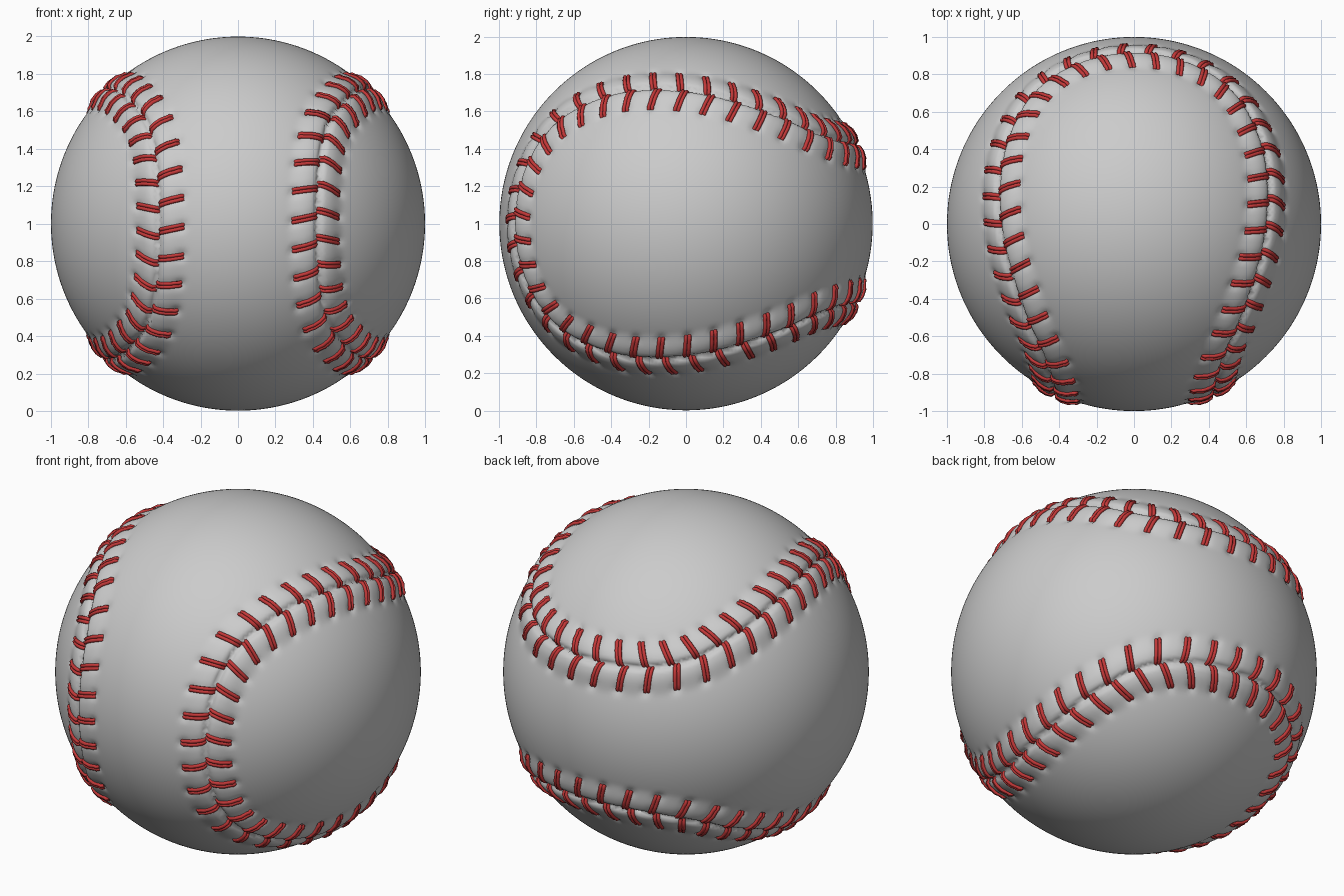
import bpy, bmesh, math
from mathutils import Vector, kdtree

if "Cube" in bpy.data.objects:
    bpy.data.objects.remove(bpy.data.objects["Cube"])

R = 0.998            # ball radius
STITCHES = 76        # stitches on each side of the seam
PER = 40             # seam samples per stitch
N = STITCHES * PER
REACH, LAG = 0.13, 0.03
PHASE = {1: 0.5, -1: 0.3}
CENTRE = Vector((0, 0, 1))

# Seam path: one eighth as (x, z) on the unit sphere, the rest by symmetry
eighth = [(.42, 0), (.425, .2), (.445, .4), (.49, .55), (.55, .63), (.625, .70)]
e = [Vector((x, -math.sqrt(1 - x * x - z * z), z)) for x, z in eighth]
mid = Vector((.7071, 0, .7071))
quarter = e + [mid] + [Vector((p.z, -p.y, p.x)) for p in reversed(e)]
half = quarter[:-1] + [Vector((-p.x, p.y, p.z)) for p in reversed(quarter)][:-1]
knots = half + [Vector((-p.x, p.y, -p.z)) for p in half]


def catmull(a, b, c, d, t):
    return 0.5 * (2 * b + (c - a) * t + (2 * a - 5 * b + 4 * c - d) * t ** 2
                  + (3 * b - a - 3 * c + d) * t ** 3)


n = len(knots)
dense = [catmull(*(knots[(k + j) % n] for j in (-1, 0, 1, 2)), s / 100).normalized()
         for k in range(n) for s in range(100)]
dense.append(dense[0])

# Even spacing along the seam
lengths = [0.0]
for a, b in zip(dense, dense[1:]):
    lengths.append(lengths[-1] + (b - a).length)
seam, j = [], 0
for i in range(N):
    goal = lengths[-1] * i / N
    while lengths[j + 1] < goal:
        j += 1
    f = (goal - lengths[j]) / (lengths[j + 1] - lengths[j])
    seam.append(dense[j].lerp(dense[j + 1], f).normalized())
tangents = [(seam[(i + 3) % N] - seam[i - 3]).normalized() for i in range(N)]
sides = [t.cross(p).normalized() for t, p in zip(tangents, seam)]
step = lengths[-1] / STITCHES


def smooth(a, b, x):
    x = min(1, max(0, (x - a) / (b - a)))
    return x * x * (3 - 2 * x)


def height(d, u, side):
    """Raised leather beside the groove, pinched at each stitch."""
    lag = LAG / step * d / REACH
    w = (u + lag - PHASE[side] + 0.5) % 1 - 0.5      # distance to stitch, in steps
    h = 0.023 * (1 - smooth(0.05, 0.17, d))
    h -= 0.03 * max(0, 1 - d / 0.032) ** 2
    h -= 0.008 * math.exp(-(w / 0.2) ** 2) * smooth(0, 0.03, d) * (1 - smooth(0.10, 0.19, d))
    hole = ((w * step) ** 2 + (d - REACH) ** 2) / 0.022 ** 2
    return h - 0.012 * math.exp(-hole)


# Leather ball
tree = kdtree.KDTree(N)
for i, p in enumerate(seam):
    tree.insert(p, i)
tree.balance()
bm = bmesh.new()
bmesh.ops.create_icosphere(bm, subdivisions=7, radius=1)
for v in bm.verts:
    p = v.co.normalized()
    q, i, d = tree.find(p)
    h = 0
    if d < 0.23:
        side = 1 if (p - q).dot(sides[i]) > 0 else -1
        if d < 0.0065:               # pull nearby points onto the groove line
            p, d = q, 0
        h = height(d, i / PER, side)
    v.co = CENTRE + p * (R + h)
for f in bm.faces:
    f.smooth = True
mesh = bpy.data.meshes.new("leather_ball")
bm.to_mesh(mesh)
bm.free()
bpy.context.collection.objects.link(bpy.data.objects.new("leather_ball", mesh))

# Red thread: two strands for each stitch
cu = bpy.data.curves.new("stitches", 'CURVE')
cu.dimensions = '3D'
cu.bevel_depth = 0.0105
cu.bevel_resolution = 1
cu.use_fill_caps = True
profile = [(.004, -.004), (.018, .006), (.045, .008), (.08, .009),
           (.11, .009), (.125, .010), (.136, -.004)]      # (distance, lift)
for k in range(STITCHES):
    for side in (1, -1):
        i = round((k + PHASE[side]) * PER) % N
        for strand in (-1, 1):
            sp = cu.splines.new('POLY')
            sp.points.add(len(profile) - 1)
            for pt, (d, lift) in zip(sp.points, profile):
                along = strand * 0.0095 - LAG * d / REACH
                p = (seam[i] + sides[i] * side * d + tangents[i] * along).normalized()
                u = i / PER - LAG / step * d / REACH
                base = max(height(d, u, side), -0.004)
                pt.co = (*(CENTRE + p * (R + base + lift)), 1)
            sp.use_smooth = True
thread = bpy.data.objects.new("stitches", cu)
bpy.context.collection.objects.link(thread)
red = bpy.data.materials.new("red_thread")
red.diffuse_color = (0.55, 0.04, 0.04, 1)
red.use_nodes = True
red.node_tree.nodes["Principled BSDF"].inputs["Base Color"].default_value = red.diffuse_color
cu.materials.append(red)
bpy.context.view_layer.objects.active = thread
thread.select_set(True)
bpy.ops.object.convert(target='MESH')
